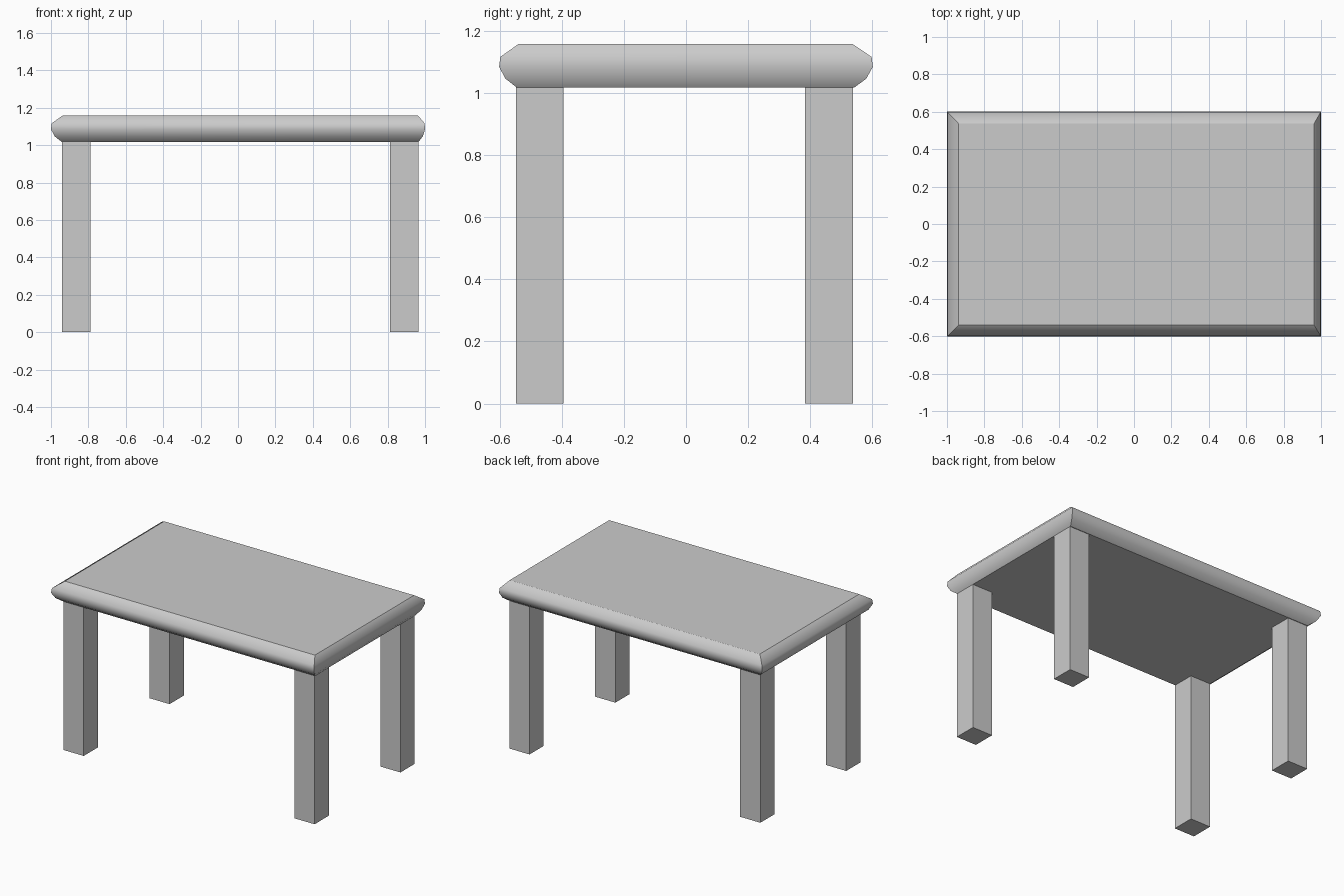
import bpy, bmesh, math

if "Cube" in bpy.data.objects:
    bpy.data.objects.remove(bpy.data.objects["Cube"])

X_MIN, X_MAX, Y_MIN, Y_MAX = -1.0, 1.0, -0.602, 0.602


def rectangle(bm, x0, x1, y0, y1, z):
    return [bm.verts.new((x, y, z)) for x, y in ((x0, y0), (x1, y0), (x1, y1), (x0, y1))]


def loft(name, rings):
    bm = bmesh.new()
    loops = [rectangle(bm, *r) for r in rings]
    for a, b in zip(loops, loops[1:]):
        for i in range(4):
            j = (i + 1) % 4
            bm.faces.new((a[i], a[j], b[j], b[i]))
    bm.faces.new(loops[0][::-1])
    bm.faces.new(loops[-1])
    mesh = bpy.data.meshes.new(name)
    bm.to_mesh(mesh)
    bm.free()
    obj = bpy.data.objects.new(name, mesh)
    bpy.context.collection.objects.link(obj)
    return obj


# Tabletop with rounded rim: (height, inset); the right rim is narrower
profile = [(1.018, 0.057), (1.047, 0.02), (1.085, 0.0), (1.117, 0.004), (1.158, 0.062)]
top = loft("tabletop", [(X_MIN + d, X_MAX - d * 0.6, Y_MIN + d, Y_MAX - d * 1.05, z)
                        for z, d in profile])

# Smooth the rim along its profile, keep the mitred corners and flat faces crisp
for p in top.data.polygons:
    p.use_smooth = len(p.vertices) == 4 and abs(p.normal.z) < 0.99
bm = bmesh.new()
bm.from_mesh(top.data)
for e in bm.edges:
    a, b = e.verts
    flat = any(abs(f.normal.z) > 0.99 for f in e.link_faces)
    e.smooth = abs(a.co.z - b.co.z) < 1e-4 and not flat
bm.to_mesh(top.data)
bm.free()

# Four square legs
for side, x0, x1 in (("left", -0.942, -0.789), ("right", 0.813, 0.966)):
    for end, y0, y1 in (("front", -0.548, -0.394), ("back", 0.384, 0.538)):
        loft(f"{end}_{side}_leg", [(x0, x1, y0, y1, 0.0), (x0, x1, y0, y1, 1.021)])
